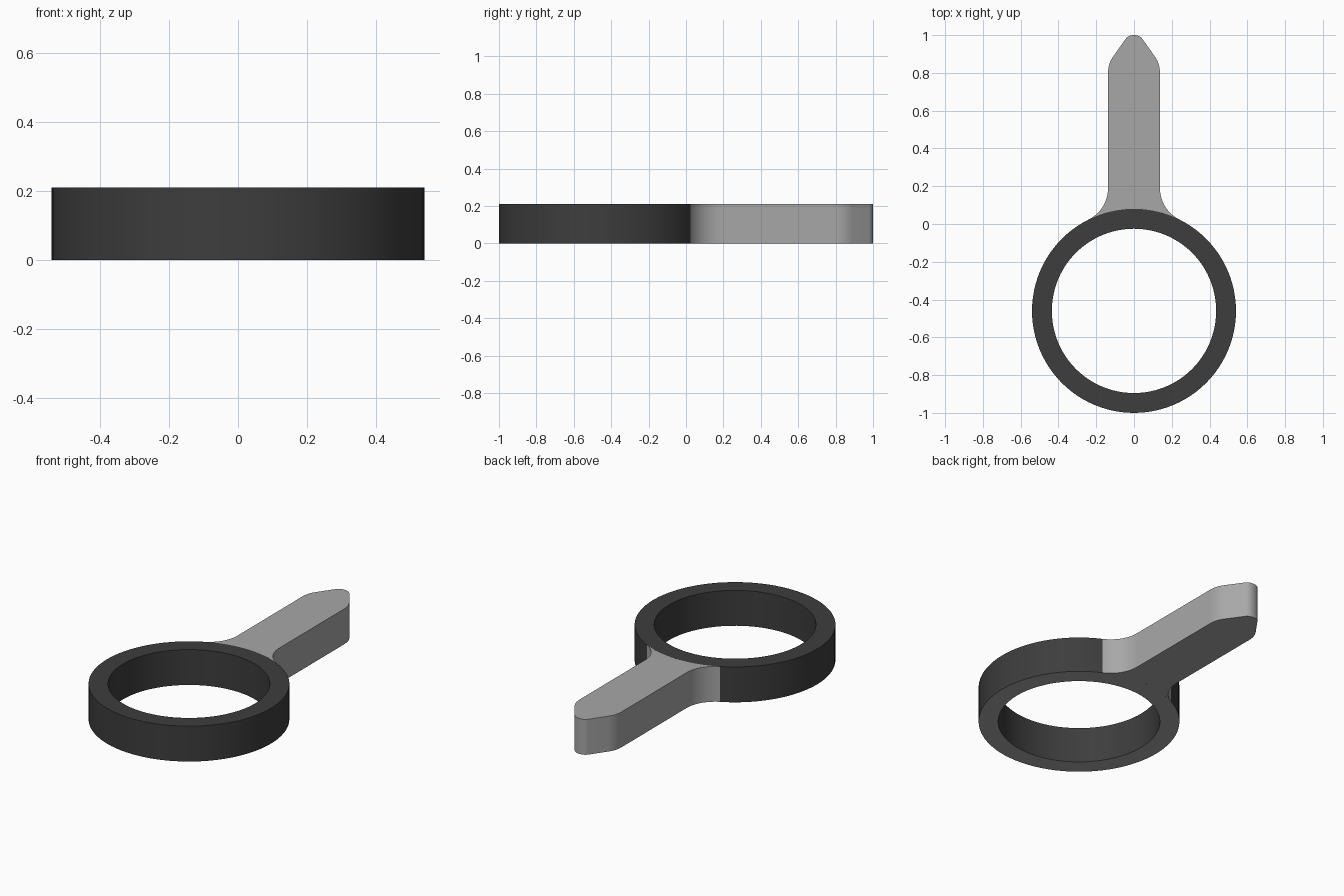
import bpy, bmesh, math
from mathutils import Vector

if "Cube" in bpy.data.objects:
    bpy.data.objects.remove(bpy.data.objects["Cube"])

HEIGHT = 0.21
CENTRE = Vector((0, -0.46))
R_OUT, R_IN = 0.54, 0.435
HALF = 0.1375          # half width of the arm
FILLET = 0.185         # blend between arm and ring
SEG = 96


def material(name, value):
    m = bpy.data.materials.new(name)
    m.diffuse_color = (value, value, value, 1)
    m.use_nodes = True
    m.node_tree.nodes["Principled BSDF"].inputs["Base Color"].default_value = m.diffuse_color
    return m


dark = material("dark grey", 0.047)
light = material("light grey", 0.39)


def arc(c, r, a0, a1, n):
    return [Vector((c[0] + r * math.cos(a0 + (a1 - a0) * i / n),
                    c[1] + r * math.sin(a0 + (a1 - a0) * i / n))) for i in range(n + 1)]


def bezier(a, b, c, n):
    a, b, c = Vector(a), Vector(b), Vector(c)
    return [a * (1 - t) ** 2 + b * 2 * t * (1 - t) + c * t * t
            for t in (i / n for i in range(n + 1))]


def finish(name, bm, mats):
    bmesh.ops.recalc_face_normals(bm, faces=bm.faces)
    bm.normal_update()
    for f in bm.faces:                       # the underside is light everywhere
        if f.normal.z < -0.9:
            f.material_index = len(mats) - 1
    me = bpy.data.meshes.new(name)
    bm.to_mesh(me)
    bm.free()
    for m in mats:
        me.materials.append(m)
    ob = bpy.data.objects.new(name, me)
    bpy.context.collection.objects.link(ob)
    bpy.ops.object.select_all(action='DESELECT')
    ob.select_set(True)
    bpy.context.view_layer.objects.active = ob
    bpy.ops.object.shade_smooth_by_angle(angle=math.radians(30))


# Ring: rectangular section swept round the centre
bm = bmesh.new()
section = [(R_IN, 0), (R_OUT, 0), (R_OUT, HEIGHT), (R_IN, HEIGHT)]
loops = []
for i in range(SEG):
    a = 2 * math.pi * i / SEG
    loops.append([bm.verts.new((CENTRE.x + r * math.cos(a), CENTRE.y + r * math.sin(a), z))
                  for r, z in section])
for i in range(SEG):
    p, q = loops[i], loops[(i + 1) % SEG]
    for k in range(4):
        bm.faces.new((p[k], q[k], q[(k + 1) % 4], p[(k + 1) % 4]))
finish("ring", bm, [dark, light])

# Arm: right half outline from the ring up to the tip, then mirrored
fx = HALF + FILLET
fy = CENTRE.y + math.sqrt((R_OUT + FILLET) ** 2 - fx ** 2)
touch = math.atan2(fy - CENTRE.y, fx)        # direction where fillet meets ring
half = arc((fx, fy), FILLET, touch + math.pi, math.pi, 12)
half.reverse()
half = half[::-1]
half += bezier((HALF, 0.80), (HALF, 0.85), (0.108, 0.89), 8)
half += bezier((0.045, 0.979), (0.03, 1.0), (0, 1.0), 8)
left = [Vector((-p.x, p.y)) for p in reversed(half[:-1])]
base = arc(CENTRE, R_OUT, math.pi - touch, touch, 24)[1:-1]
outline = half + left + base

bm = bmesh.new()
bottom = bm.faces.new([bm.verts.new((p.x, p.y, 0)) for p in outline])
top = bmesh.ops.extrude_face_region(bm, geom=[bottom], use_keep_orig=True)
bmesh.ops.translate(bm, vec=(0, 0, HEIGHT),
                    verts=[v for v in top["geom"] if isinstance(v, bmesh.types.BMVert)])
finish("arm", bm, [light])
